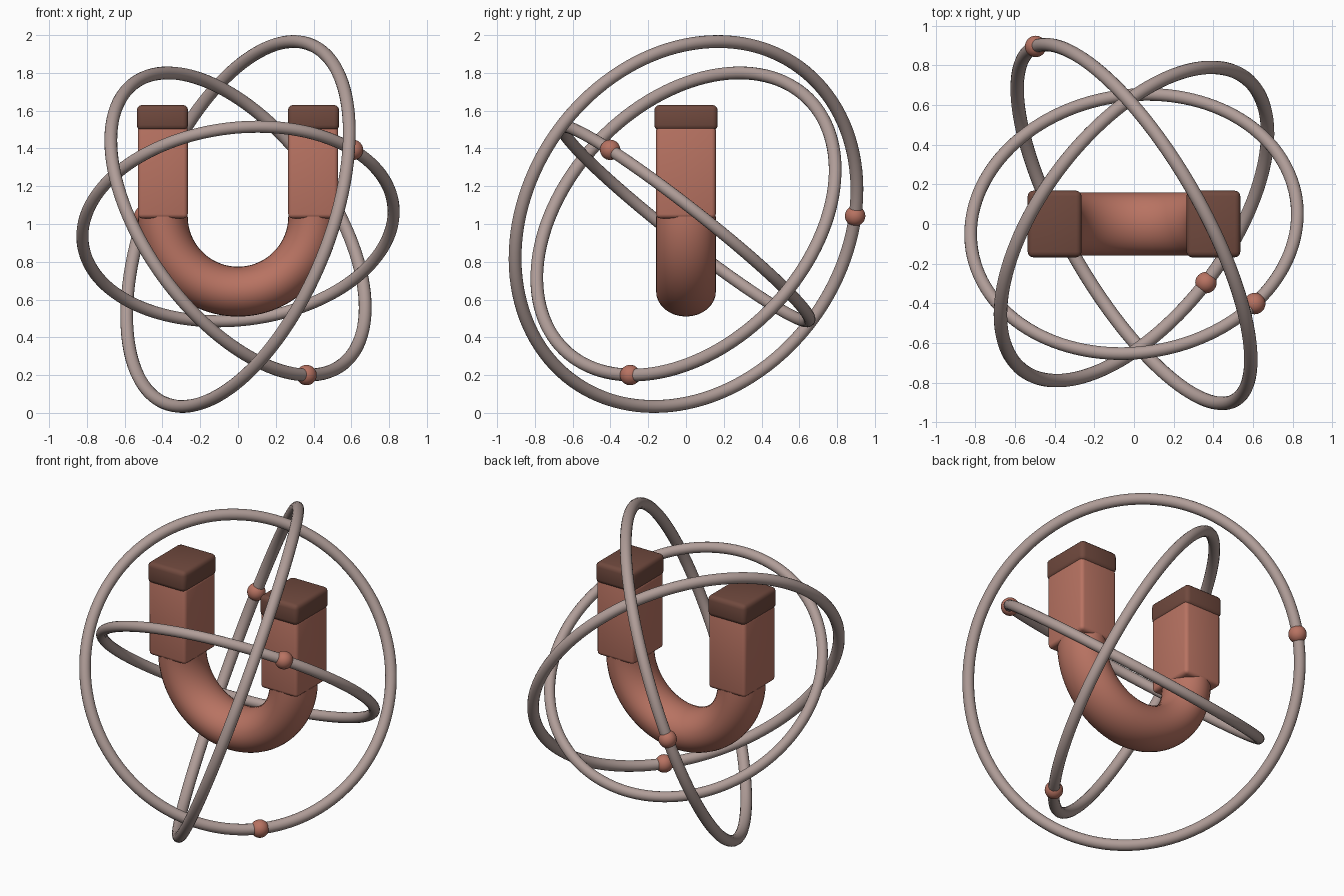
import bpy, bmesh, math
from mathutils import Vector, Matrix

if "Cube" in bpy.data.objects:
    bpy.data.objects.remove(bpy.data.objects["Cube"])


def material(name, rgb):
    m = bpy.data.materials.new(name)
    m.diffuse_color = (*rgb, 1)
    m.use_nodes = True
    m.node_tree.nodes["Principled BSDF"].inputs["Base Color"].default_value = m.diffuse_color
    return m


COPPER = material("copper red", (0.479, 0.171, 0.122))
BROWN = material("dark brown", (0.162, 0.067, 0.048))
GREY = material("warm grey", (0.434, 0.337, 0.314))


def finish(obj, name, mat):
    obj.name = name
    obj.data.materials.append(mat)
    bpy.ops.object.select_all(action='DESELECT')
    obj.select_set(True)
    bpy.context.view_layer.objects.active = obj
    bpy.ops.object.shade_smooth_by_angle(angle=math.radians(40))
    return obj


def rounded_box(name, center, size, bevel, mat):
    bpy.ops.mesh.primitive_cube_add(size=1, location=center)
    obj = bpy.context.object
    obj.scale = size
    bpy.ops.object.transform_apply(location=False, rotation=False, scale=True)
    mod = obj.modifiers.new("rounded edges", 'BEVEL')
    mod.width, mod.segments = bevel, 3
    bpy.ops.object.modifier_apply(modifier=mod.name)
    return finish(obj, name, mat)


# Magnet bend: oval section swept through a half turn
LEG_X, BEND_Z = 0.398, 1.04
bm = bmesh.new()
section = []
for i in range(32):
    a = math.tau * i / 32
    section.append(bm.verts.new((LEG_X + 0.132 * math.cos(a), 0.158 * math.sin(a), BEND_Z)))
face = bm.faces.new(section)
end = bm.faces.new([bm.verts.new(v.co) for v in section])
bmesh.ops.spin(bm, geom=[face] + list(face.edges) + list(face.verts),
               cent=(0, 0, BEND_Z), axis=(0, 1, 0), angle=math.pi, steps=48)
bmesh.ops.remove_doubles(bm, verts=bm.verts, dist=1e-5)
bmesh.ops.recalc_face_normals(bm, faces=bm.faces)
mesh = bpy.data.meshes.new("magnet_bend")
bm.to_mesh(mesh)
bm.free()
bend = bpy.data.objects.new("magnet_bend", mesh)
bpy.context.collection.objects.link(bend)
finish(bend, "magnet_bend", COPPER)

# Magnet legs and pole caps
for side, s in (("left", -1), ("right", 1)):
    rounded_box(f"magnet_leg_{side}", (s * LEG_X, 0, 1.275), (0.264, 0.316, 0.49), 0.022, COPPER)
    rounded_box(f"pole_cap_{side}", (s * 0.4, 0, 1.563), (0.272, 0.336, 0.134), 0.028, BROWN)

# Tilted orbit rings, each carrying one bead
CENTER = Vector((0, 0, 1))
orbits = (
    ("outer", 1.0245, 0.034, (0.818, 0.469, -0.333), (-0.505, 0.9, 0.045)),
    ("middle", 0.9266, 0.034, (0.687, -0.523, 0.505), (0.375, -0.305, -0.784)),
    ("inner", 0.828, 0.032, (-0.1, 0.614, 0.783), (0.605, -0.397, 0.393)),
)
for name, radius, tube, normal, bead in orbits:
    n = Vector(normal).normalized()
    bpy.ops.mesh.primitive_torus_add(major_radius=radius, minor_radius=tube,
                                     major_segments=128, minor_segments=16,
                                     location=CENTER,
                                     rotation=n.to_track_quat('Z', 'Y').to_euler())
    finish(bpy.context.object, f"orbit_ring_{name}", GREY)
    p = Vector(bead)
    p = (p - n * p.dot(n)).normalized() * radius
    bpy.ops.mesh.primitive_uv_sphere_add(segments=32, ring_count=16, radius=0.054,
                                         location=CENTER + p)
    finish(bpy.context.object, f"orbit_bead_{name}", COPPER)
